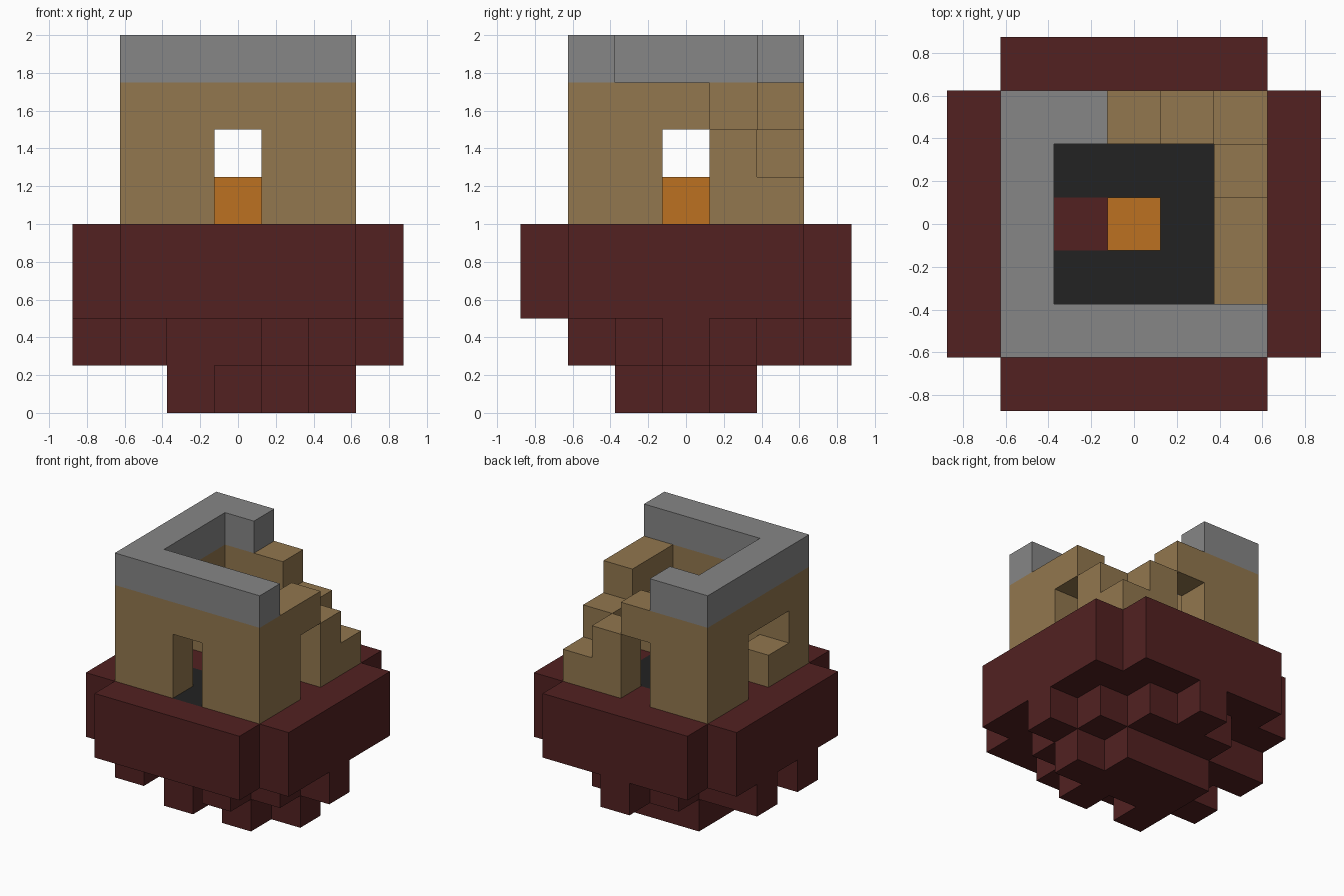
import bpy, bmesh
from mathutils import Vector

CELL = 0.25  # edge of one building block

cube = bpy.data.objects.get("Cube")
if cube:
    bpy.data.objects.remove(cube, do_unlink=True)


def material(name, color):
    mat = bpy.data.materials.new(name)
    mat.use_nodes = True
    mat.diffuse_color = (*color, 1)
    mat.node_tree.nodes["Principled BSDF"].inputs["Base Color"].default_value = (*color, 1)
    return mat


RED = material("dark red stone", (0.084, 0.0152, 0.0152))
TAN = material("tan brick", (0.287, 0.184, 0.077))
GREY = material("grey stone", (0.238, 0.238, 0.238))
BLACK = material("black floor", (0.016, 0.016, 0.016))
ORANGE = material("orange fire", (0.503, 0.165, 0.015))

AXES = [Vector(a) for a in ((1, 0, 0), (0, 1, 0), (0, 0, 1))]


def block_shell(name, cells, mats, rule=None):
    """Outer skin of a set of (x, y, layer) blocks; rule picks a face's material."""
    bm = bmesh.new()
    for cell in sorted(cells):
        for axis in range(3):
            for sign in (-1, 1):
                n = AXES[axis] * sign
                if tuple(int(a + b) for a, b in zip(cell, n)) in cells:
                    continue
                u, v = AXES[(axis + 1) % 3] * sign, AXES[(axis + 2) % 3]
                middle = Vector(cell) + Vector((0, 0, 0.5)) + n / 2
                corners = [middle + (u * a + v * b) / 2
                           for a, b in ((-1, -1), (1, -1), (1, 1), (-1, 1))]
                face = bm.faces.new([bm.verts.new(c * CELL) for c in corners])
                if rule and rule(cell, n):
                    face.material_index = 1
    bmesh.ops.remove_doubles(bm, verts=bm.verts, dist=0.001)
    mesh = bpy.data.meshes.new(name)
    bm.to_mesh(mesh)
    bm.free()
    for mat in mats:
        mesh.materials.append(mat)
    obj = bpy.data.objects.new(name, mesh)
    bpy.context.collection.objects.link(obj)
    return obj


def square(r):
    return {(x, y) for x in range(-r, r + 1) for y in range(-r, r + 1)}


# Island slab: a square with its four corner columns cut away
slab = {c for c in square(3) if abs(c[0]) + abs(c[1]) < 6}
island = {(x, y, z) for x, y in slab for z in (2, 3)}

# Ragged underside: a rough diamond, then a smaller lump below it
upper = {c for c in square(3) if abs(c[0]) + abs(c[1]) <= 3}
upper -= {(0, -3), (0, -2), (-1, -2), (-3, 0)}
upper |= {(-2, -2), (-3, -1), (-3, 1)}
lower = (square(1) - {(0, -1)}) | {(2, 0)}
island |= {(x, y, 1) for x, y in upper} | {(x, y, 0) for x, y in lower}

# Floor tiles of the tower, including the front threshold
tiles = (square(1) - {(-1, 0)}) | {(0, -2)}
block_shell("floating_island", island, [RED, BLACK],
            lambda c, n: c[2] == 3 and n.z > 0 and c[:2] in tiles)

# Wall ring with heights stepping down to the ruined back corner
ring = square(2) - square(1)
height = {c: 8 for c in ring}
height.update({(2, -1): 7, (2, 0): 7, (2, 1): 6, (2, 2): 5, (1, 2): 6, (0, 2): 7})
walls = {(x, y, z) for (x, y), top in height.items() for z in range(4, min(top, 7))}

# Doorways in all four walls, and a gap beside the one on the -x side
for x, y in ((0, -2), (0, 2), (2, 0), (-2, 0)):
    walls -= {(x, y, 4), (x, y, 5)}
walls.discard((-2, -1, 5))
block_shell("tower_walls", walls, [TAN])

# Grey top course on the intact part
block_shell("tower_top_course", {(*c, 7) for c, top in height.items() if top == 8}, [GREY])

# Fire block in the middle of the floor
block_shell("fire_block", {(0, 0, 4)}, [ORANGE])
